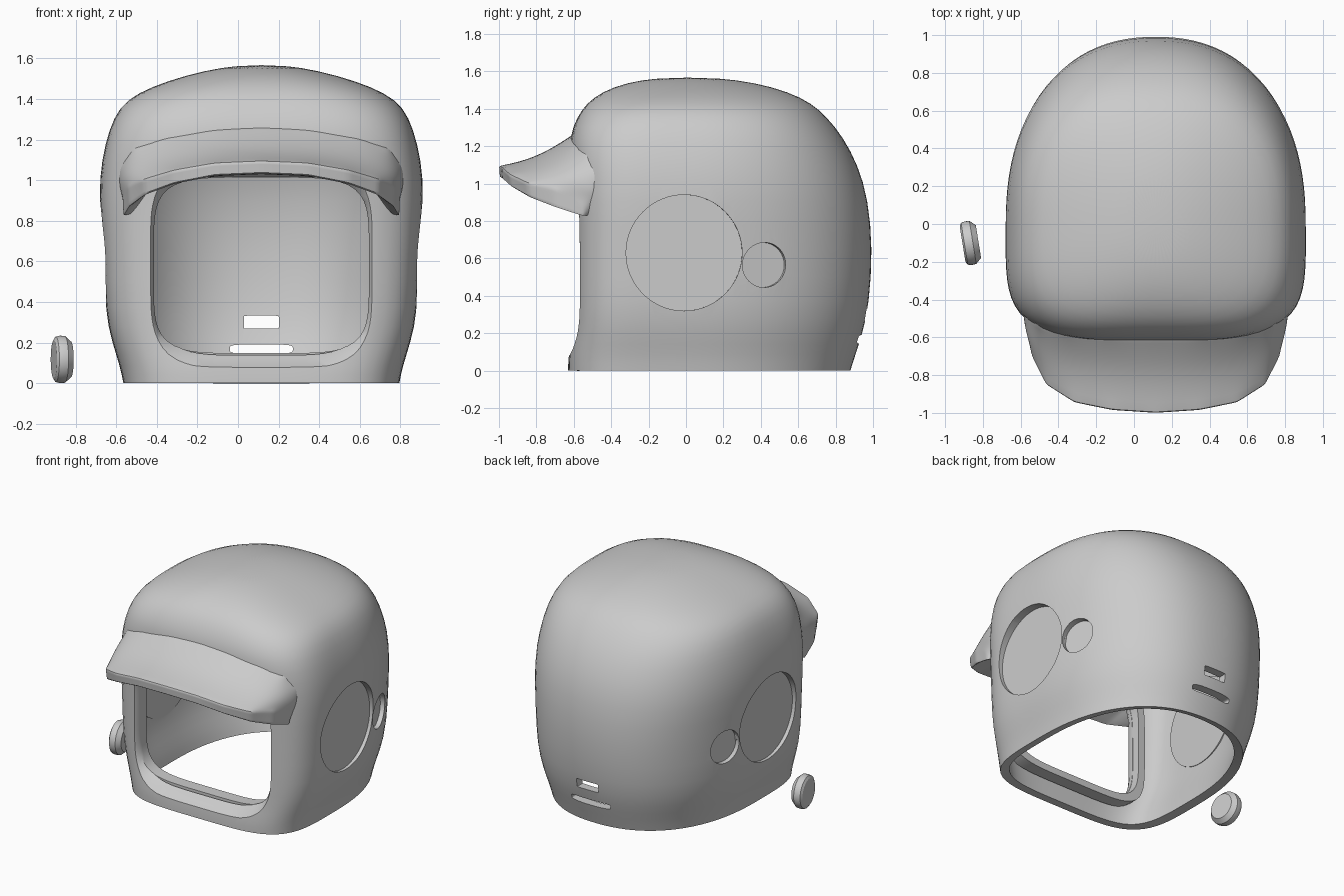
import bpy, bmesh
from math import sin, cos, pi
from mathutils import Vector

if "Cube" in bpy.data.objects:
    bpy.data.objects.remove(bpy.data.objects["Cube"])

CX = 0.115  # middle plane of the helmet

grey = bpy.data.materials.new("plain_grey")
grey.use_nodes = True
grey.diffuse_color = (0.6, 0.6, 0.6, 1)
grey.node_tree.nodes["Principled BSDF"].inputs["Base Color"].default_value = (0.6, 0.6, 0.6, 1)


def loft(name, rings, cap_start=True, cap_end=True, wrap=False):
    """Skin a list of closed rings of points into an object."""
    bm = bmesh.new()
    rows = [[bm.verts.new(p) for p in ring] for ring in rings]
    pairs = list(zip(rows, rows[1:])) + ([(rows[-1], rows[0])] if wrap else [])
    for a, b in pairs:
        for i in range(len(a)):
            j = (i + 1) % len(a)
            bm.faces.new((a[i], a[j], b[j], b[i]))
    if cap_start and not wrap:
        bm.faces.new(rows[0])
    if cap_end and not wrap:
        bm.faces.new(rows[-1])
    bmesh.ops.recalc_face_normals(bm, faces=bm.faces)
    mesh = bpy.data.meshes.new(name)
    bm.to_mesh(mesh)
    bm.free()
    obj = bpy.data.objects.new(name, mesh)
    bpy.context.collection.objects.link(obj)
    mesh.materials.append(grey)
    return obj


def oval(w, low, high, n_low, n_high, count=48):
    """Squared-off oval with separate shapes below and above its axis."""
    points = []
    for i in range(count):
        c, s = cos(2 * pi * i / count), sin(2 * pi * i / count)
        n = n_low if s < 0 else n_high
        r = (abs(c) ** n + abs(s) ** n) ** (-1 / n)
        points.append((w * r * c, (low if s < 0 else high) * r * s))
    return points


def disc(name, origin, axis, steps, count=64):
    """Turned part: steps are (offset along axis, radius)."""
    axis = Vector(axis).normalized()
    side = axis.cross(Vector((0, 0, 1))).normalized()
    up = side.cross(axis)
    return loft(name, [[Vector(origin) + axis * d
                        + (side * cos(2 * pi * i / count) + up * sin(2 * pi * i / count)) * r
                        for i in range(count)] for d, r in steps])


def finish(obj, angle=0.6):
    """Apply modifiers and shade smooth with sharp edges kept."""
    bpy.ops.object.select_all(action='DESELECT')
    obj.select_set(True)
    bpy.context.view_layer.objects.active = obj
    if obj.modifiers:
        bpy.ops.object.convert(target='MESH')
    bpy.ops.object.shade_smooth_by_angle(angle=angle)


# Helmet shell: height, half width, front reach, back reach, front and back squareness
levels = [
    (0, .68, .63, .88, 4.5, 2.3), (.08, .695, .63, .905, 4.5, 2.3),
    (.2, .735, .605, .945, 4.8, 2.3), (.35, .77, .595, .98, 5, 2.3),
    (.65, .777, .595, 1.0, 5, 2.3), (.92, .802, .6, .975, 4.6, 2.3),
    (1.1, .787, .62, .92, 4.2, 2.3), (1.25, .75, .625, .84, 4, 2.4),
    (1.36, .70, .58, .75, 3.6, 2.4), (1.43, .61, .53, .67, 3.2, 2.4),
    (1.49, .46, .45, .55, 2.8, 2.3), (1.54, .28, .32, .37, 2.4, 2.2),
    (1.567, .11, .14, .16, 2, 2),
]
shell = loft("helmet_shell",
             [[(CX + x, y, z) for x, y in oval(w, f, b, nf, nb)]
              for z, w, f, b, nf, nb in levels], cap_start=False)
shell.modifiers.new("smooth", 'SUBSURF').levels = 1
wall = shell.modifiers.new("wall", 'SOLIDIFY')
wall.thickness, wall.offset = 0.06, -1
cutters = []


def cut(cutter):
    cutter.hide_render = True
    cutters.append(cutter)
    mod = shell.modifiers.new("cut", 'BOOLEAN')
    mod.operation, mod.solver, mod.object = 'DIFFERENCE', 'EXACT', cutter


def face_ring(y, grow_x, grow_z):
    """Outline of the face opening at depth y."""
    return [(CX + x, y, 0.58 + z)
            for x, z in oval(.53 + grow_x, .43 + grow_z, .43 + grow_z, 5, 5, 96)]


# Face opening with a flared edge, and the thick rim behind it
cut(loft("face_cutter", [face_ring(-.72, .10, .10), face_ring(-.62, .055, .07),
                         face_ring(-.575, .02, .025), face_ring(-.54, 0, 0),
                         face_ring(-.2, 0, 0)]))
rim = loft("face_rim", [face_ring(-.54, .002, .002), face_ring(-.45, .002, .002),
                        face_ring(-.45, .055, .05), face_ring(-.54, .055, .05)], wrap=True)
finish(rim)

# Round recesses on both sides, each closed by a plate
for side, label in ((1, "left"), (-1, "right")):
    for size, half, y, z, r, lean in (("large", .777, -.01, .63, .31, .02),
                                      ("small", .727, .42, .565, .12, .27)):
        origin, axis = (CX + side * half, y, z), (side, lean, 0)
        cut(disc(f"{label}_{size}_cutter", origin, axis, [(-.15, r), (.12, r)]))
        plate = disc(f"{label}_{size}_recess_plate", origin, axis,
                     [(-.085, r + .004), (-.042, r + .004)])
        finish(plate)

# Two vents low in the back
for label, w, h, z, n in (("upper", .086, .032, .30, 30), ("lower", .155, .022, .168, 5)):
    cut(loft(label + "_vent_cutter",
             [[(CX + x, y, z + v) for x, v in oval(w, h, h, n, n, 64)] for y in (.6, 1.2)]))

finish(shell)
for cutter in cutters:
    bpy.data.objects.remove(cutter)

# Visor: sections run from the middle to one side, then are mirrored
# each section: root top, sagging middle, tip top, tip bottom, root bottom
sections = [
    [(0, -.58, 1.28), (0, -.79, 1.145), (0, -1.0, 1.095), (0, -.995, 1.03), (0, -.55, 1.03)],
    [(.25, -.58, 1.27), (.24, -.78, 1.135), (.23, -.985, 1.085), (.23, -.98, 1.02), (.25, -.55, 1.02)],
    [(.48, -.56, 1.23), (.46, -.74, 1.10), (.43, -.945, 1.05), (.43, -.935, .98), (.45, -.54, 1.0)],
    [(.63, -.52, 1.17), (.62, -.68, 1.07), (.58, -.85, 1.005), (.575, -.84, .925), (.55, -.53, .96)],
    [(.70, -.46, 1.07), (.69, -.60, 1.02), (.655, -.70, .97), (.65, -.70, .872), (.59, -.52, .89)],
    [(.71, -.44, .98), (.70, -.49, .95), (.685, -.55, .90), (.68, -.55, .825), (.62, -.49, .83)],
]
mirrored = [[(-x, y, z) for x, y, z in s] for s in sections[:0:-1]]
visor = loft("visor", [[(CX + x, y, z) for x, y, z in s] for s in mirrored + sections])
bm = bmesh.new()
bm.from_mesh(visor.data)
crease = bm.edges.layers.float.new("crease_edge")
tips = {s[k] for s in mirrored + sections for k in (0, 2, 3, 4)}
for e in bm.edges:  # keep the tip and root edges crisp
    if all(any((v.co - Vector((CX + x, y, z))).length < 1e-4 for x, y, z in tips)
           for v in e.verts):
        e[crease] = 0.9
bm.to_mesh(visor.data)
bm.free()
visor.modifiers.new("smooth", 'SUBSURF').levels = 3
finish(visor)

# Loose round button beside the helmet
button = disc("button", (-.868, -.1, .117), (.987, .16, 0),
              [(-.04, .095), (-.03, .112), (-.01, .117), (.015, .115), (.045, .088)])
finish(button, 0.4)
